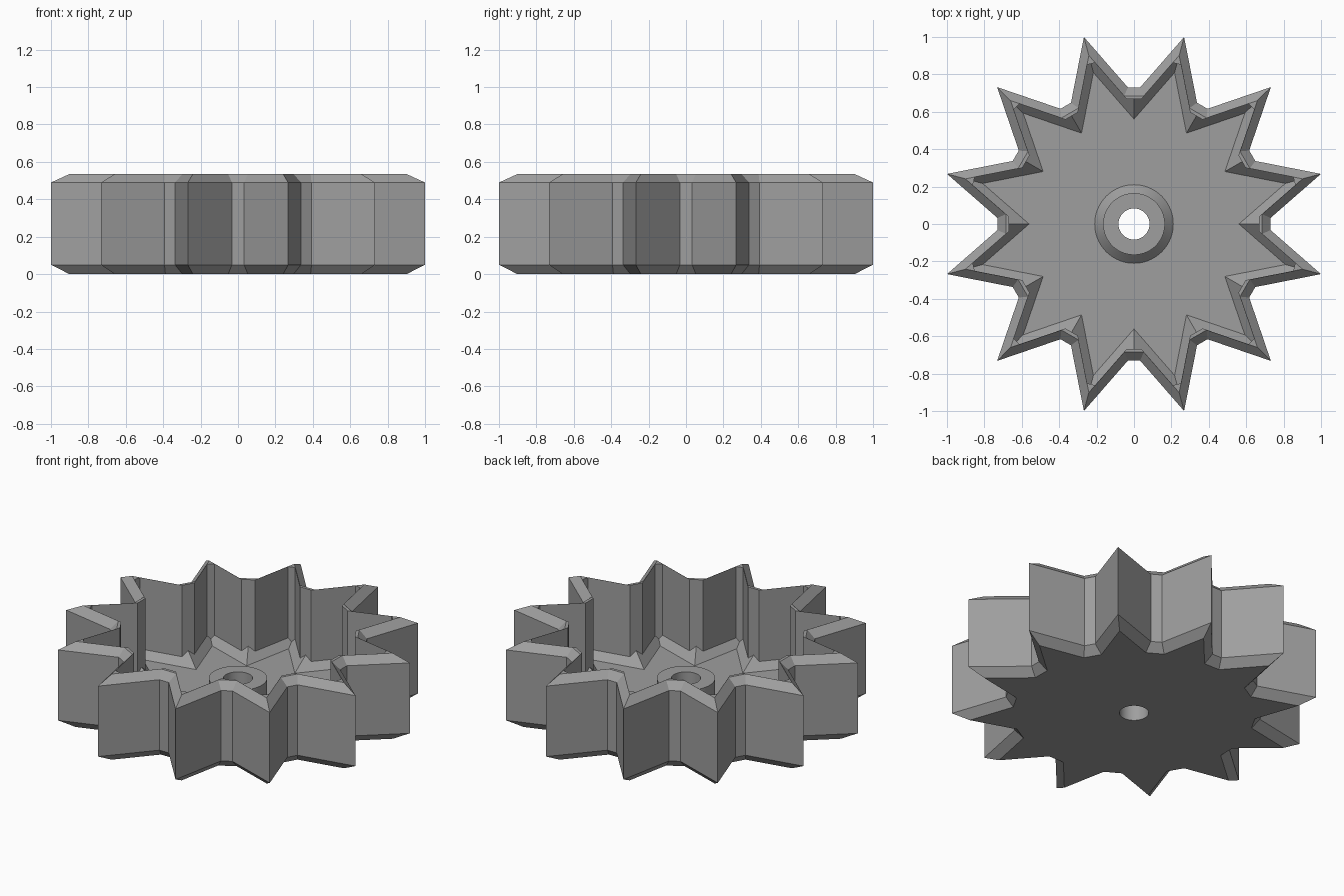
import bpy, bmesh, math

if "Cube" in bpy.data.objects:
    bpy.data.objects.remove(bpy.data.objects["Cube"])

TEETH = 12
SECTOR = 2 * math.pi / TEETH
TIP_ANGLE = SECTOR / 2
TIP_R = 1.035                      # radius of the sharp outer tips
PHI = math.radians(41.2)           # flank angle against the valley direction
APEX = 0.693                       # where two flanks would meet in a valley
HALF_TIP = PHI - TIP_ANGLE
FLOOR_Z, WALL_Z, WALL_D, FLOOR_D = 0.046, 0.089, 0.046, 0.087
SLOPE = (WALL_Z - FLOOR_Z) / (FLOOR_D - WALL_D)
INNER_VALLEY, INNER_TIP = 0.667, 0.887   # blunt corners of the inner wall


def spin(points):
    """Repeat one sector of points around the axis."""
    ring = []
    for i in range(TEETH):
        c, s = math.cos(i * SECTOR), math.sin(i * SECTOR)
        ring += [(x * c - y * s, x * s + y * c, z) for x, y, z in points]
    return ring


def star(d, z, valley=None, tip=None, lift=0.0, drop=0.0):
    """Star outline moved inward by d, with valleys and tips cut flat."""
    apex = APEX - d / math.sin(PHI)
    point = TIP_R - d / math.sin(HALF_TIP)
    valley = apex if valley is None else valley
    tip = point if tip is None else tip
    half = (valley - apex) * math.tan(PHI)
    width = (point - tip) * math.tan(HALF_TIP)
    c, s = math.cos(TIP_ANGLE), math.sin(TIP_ANGLE)
    return spin([(valley, -half, z), (valley, 0, z + lift), (valley, half, z)] +
                [(tip * c - w * s, tip * s + w * c, z - dz)
                 for w, dz in ((-width, 0), (0, drop), (width, 0))])


def circle(r, z):
    """Circle with the same number of points as a star outline."""
    step = SECTOR / 6
    return spin([(r * math.cos(k * step), r * math.sin(k * step), z)
                 for k in range(-1, 5)])


# The floor fillet creases meet the blunt wall corners higher or lower
lift = (WALL_D - (APEX - INNER_VALLEY) * math.sin(PHI)) * SLOPE
drop = ((TIP_R - INNER_TIP) * math.sin(HALF_TIP) - WALL_D) * SLOPE

rings = [
    star(0.045, 0.0, 0.685),                                      # underside
    star(0.0, 0.05, 0.73),                                        # lower bevel
    star(0.0, 0.49, 0.73),                                        # outer wall
    star(0.045, 0.535, 0.685),                                    # upper bevel
    star(WALL_D, 0.535, INNER_VALLEY, INNER_TIP),                 # rim
    star(WALL_D, WALL_Z, INNER_VALLEY, INNER_TIP, lift, drop),    # inner wall
    star(FLOOR_D, FLOOR_Z),                                       # floor fillet
    circle(0.21, FLOOR_Z),                                        # floor
    circle(0.165, FLOOR_Z + 0.045),                               # hub flare
    circle(0.165, 0.23),                                          # hub side
    circle(0.083, 0.23),                                          # hub top
    circle(0.083, 0.0),                                           # axle hole
]

bm = bmesh.new()
loops = [[bm.verts.new(p) for p in ring] for ring in rings]
for k, low in enumerate(loops):
    high = loops[(k + 1) % len(loops)]
    for i in range(len(low)):
        j = (i + 1) % len(low)
        bm.faces.new((low[i], low[j], high[j], high[i]))
bmesh.ops.remove_doubles(bm, verts=bm.verts, dist=1e-5)
bmesh.ops.recalc_face_normals(bm, faces=bm.faces)

mesh = bpy.data.meshes.new("star_wheel")
bm.to_mesh(mesh)
bm.free()
wheel = bpy.data.objects.new("star_wheel", mesh)
bpy.context.collection.objects.link(wheel)

grey = bpy.data.materials.new("grey")
grey.diffuse_color = (0.345, 0.345, 0.345, 1)
grey.use_nodes = True
grey.node_tree.nodes["Principled BSDF"].inputs["Base Color"].default_value = grey.diffuse_color
mesh.materials.append(grey)

bpy.context.view_layer.objects.active = wheel
wheel.select_set(True)
bpy.ops.object.shade_smooth_by_angle(angle=math.radians(20))
